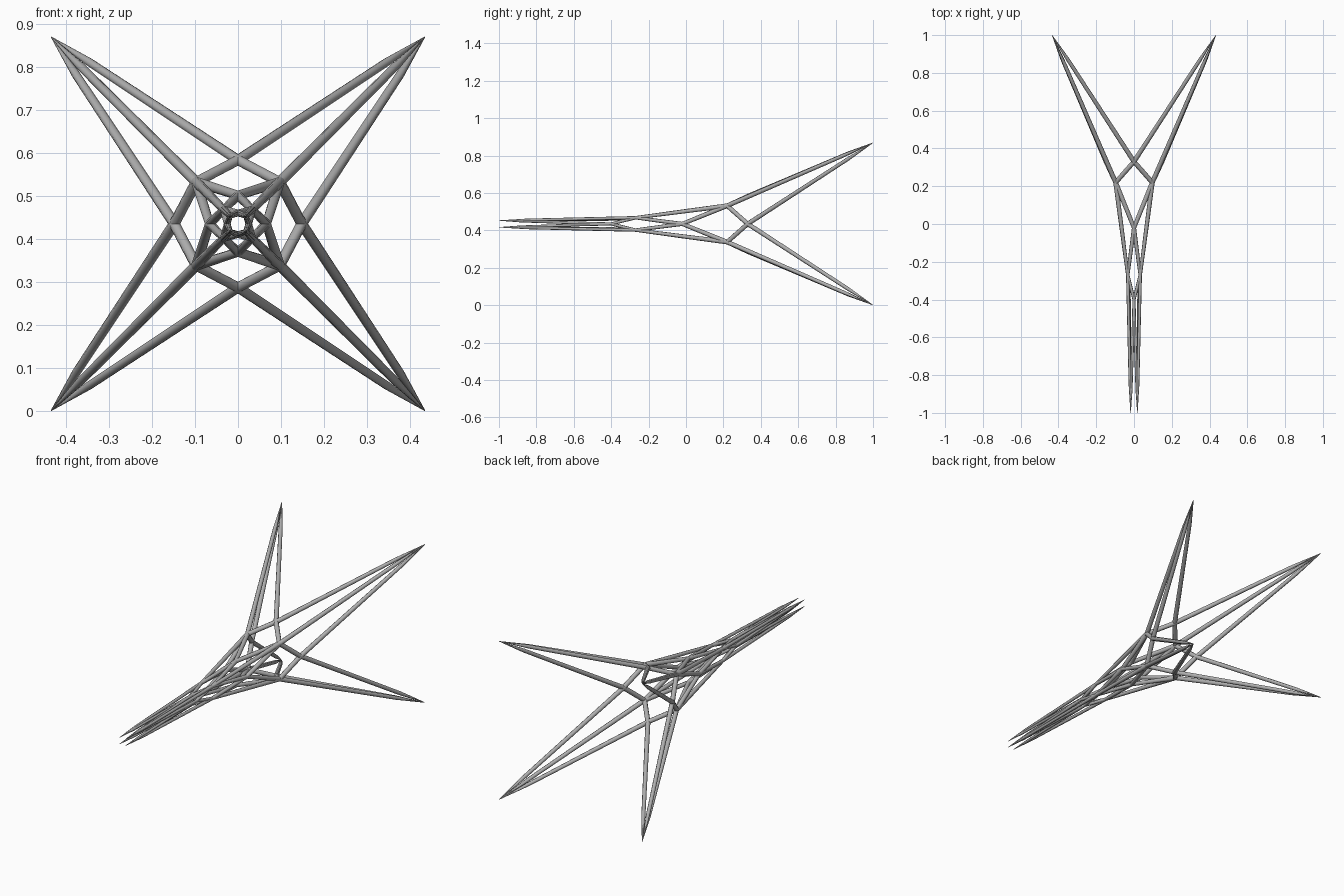
import bpy
import bmesh
from math import cos, sin, pi, radians
from mathutils import Vector, Matrix

cube = bpy.data.objects.get("Cube")
if cube:
    bpy.data.objects.remove(cube, do_unlink=True)

MID = 0.435   # height of the long axis
SIDES = 8     # facets around each strut

grey = bpy.data.materials.new("light_steel_grey")
grey.use_nodes = True
colour = (0.43, 0.43, 0.43, 1)
grey.diffuse_color = colour
grey.node_tree.nodes["Principled BSDF"].inputs["Base Color"].default_value = colour


def ring(y, size, diagonal):
    """Four nodes around the long axis, at the corners or on the axes."""
    radius = size * 2 ** 0.5 if diagonal else size
    start = pi / 4 if diagonal else 0
    return [Vector((radius * cos(start + i * pi / 2), y,
                    MID + radius * sin(start + i * pi / 2))) for i in range(4)]


def strut(bm, a, b, stations):
    """Round bar from a to b; stations are (fraction, radius)."""
    turn = (b - a).to_track_quat('Z', 'Y')
    loops = []
    for t, r in stations:
        centre = a.lerp(b, t)
        loops.append([bm.verts.new(centre + turn @ Vector(
            (r * cos(2 * pi * k / SIDES), r * sin(2 * pi * k / SIDES), 0)))
            for k in range(SIDES)])
    for lower, upper in zip(loops, loops[1:]):
        for k in range(SIDES):
            n = (k + 1) % SIDES
            bm.faces.new((lower[k], lower[n], upper[n], upper[k]))
    bm.faces.new(loops[0][::-1])
    bm.faces.new(loops[-1])


def finish(bm, name):
    mesh = bpy.data.meshes.new(name)
    bm.to_mesh(mesh)
    bm.free()
    mesh.materials.append(grey)
    obj = bpy.data.objects.new(name, mesh)
    bpy.context.collection.objects.link(obj)
    mesh.shade_smooth()
    mesh.set_sharp_from_angle(angle=radians(60))


# Node rings: positions and strut radius at each
rings = {
    "back_tip": (ring(1.0, 0.434, True), 0.001),
    "back_rim": (ring(0.33, 0.148, False), 0.0125),
    "back_corner": (ring(0.22, 0.097, True), 0.0125),
    "waist": (ring(-0.02, 0.066, False), 0.011),
    "front_corner": (ring(-0.27, 0.033, True), 0.009),
    "front_rim": (ring(-0.40, 0.025, False), 0.008),
    "front_tip": (ring(-1.0, 0.018, True), 0.001),
}


def lattice(name, first, second, offsets, spike=False):
    """Join each node of one ring to the nodes of another by index offset."""
    (nodes_a, ra), (nodes_b, rb) = rings[first], rings[second]
    bm = bmesh.new()
    stations = [(0, ra), (0.8, ra * 0.8), (1, rb)] if spike else [(0, ra), (1, rb)]
    for i in range(4):
        for o in offsets:
            strut(bm, nodes_a[i], nodes_b[(i + o) % 4], stations)
    finish(bm, name)


# Long spikes at both ends
for end in ("back", "front"):
    lattice(end + "_spike_sides", end + "_rim", end + "_tip", (0, -1), True)
    lattice(end + "_spike_spines", end + "_corner", end + "_tip", (0,), True)
    lattice(end + "_rim_zigzag", end + "_rim", end + "_corner", (0, -1))
    lattice(end + "_waist_braces", "waist", end + "_corner", (0, -1))

# Straight corner rails along the body
lattice("corner_rails", "back_corner", "front_corner", (0,))

# Round joints where struts meet
joints = bmesh.new()
for key, (nodes, radius) in rings.items():
    if "tip" not in key:
        for p in nodes:
            bmesh.ops.create_icosphere(joints, subdivisions=2, radius=radius,
                                       matrix=Matrix.Translation(p))
finish(joints, "joints")
